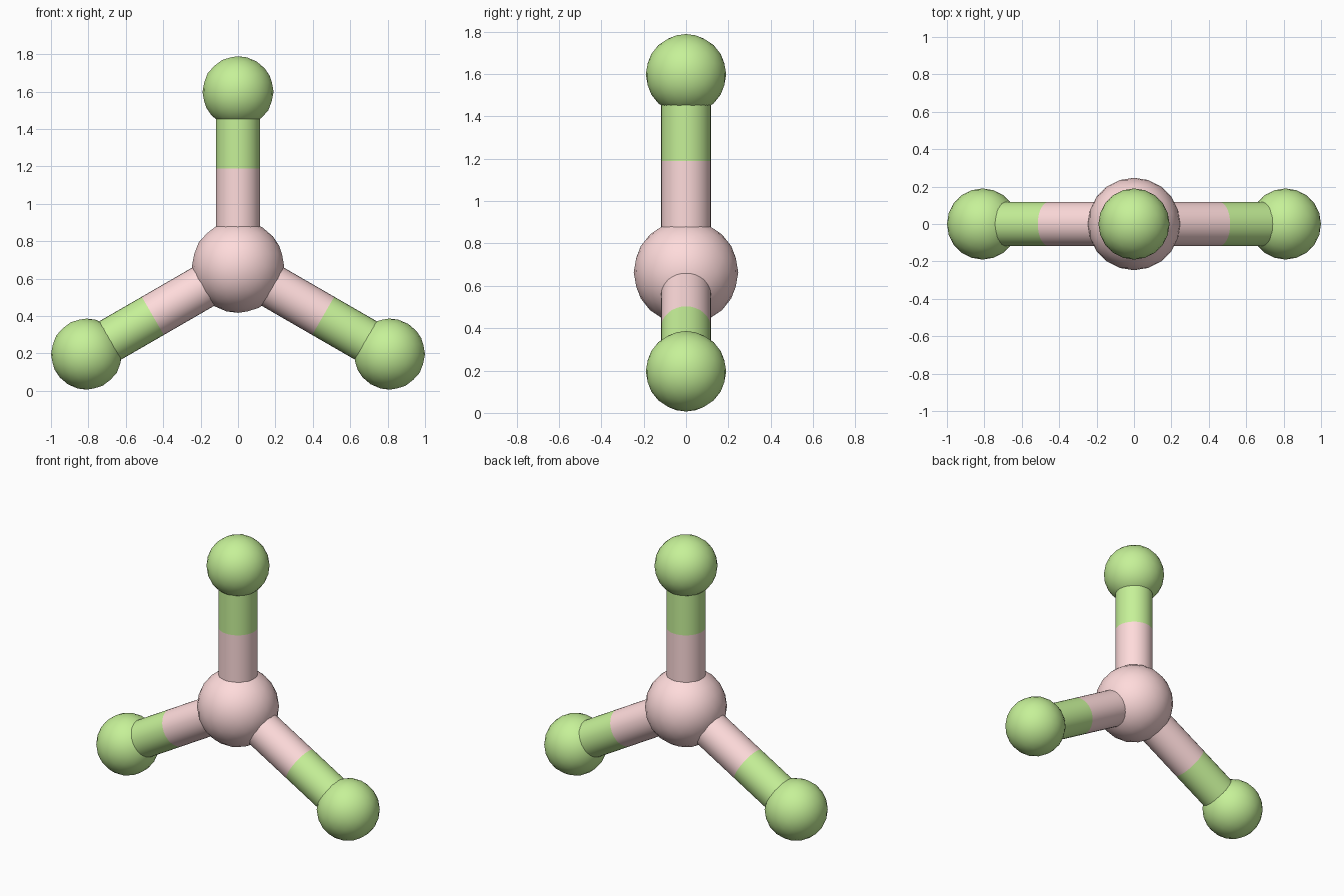
import bpy, math
from mathutils import Vector

if "Cube" in bpy.data.objects:
    bpy.data.objects.remove(bpy.data.objects["Cube"])

CENTRE = Vector((0, 0, 0.664))
BOND = 0.935          # centre-to-centre distance
SPLIT = 0.526         # distance at which the stick changes colour
STICK_R = 0.118


def material(name, rgb):
    m = bpy.data.materials.new(name)
    m.diffuse_color = (*rgb, 1)
    m.use_nodes = True
    m.node_tree.nodes["Principled BSDF"].inputs["Base Color"].default_value = m.diffuse_color
    return m


pink = material("pink", (1.0, 0.71, 0.71))
green = material("green", (0.565, 0.878, 0.314))


def finish(name, mat):
    ob = bpy.context.object
    ob.name = name
    ob.data.materials.append(mat)
    bpy.ops.object.shade_smooth_by_angle(angle=math.radians(40))


def ball(name, loc, radius, mat):
    bpy.ops.mesh.primitive_ico_sphere_add(subdivisions=3, radius=radius, location=loc)
    finish(name, mat)


def stick(name, a, b, mat):
    d = b - a
    bpy.ops.mesh.primitive_cylinder_add(
        vertices=32, radius=STICK_R, depth=d.length, location=(a + b) / 2,
        end_fill_type='NOTHING', rotation=d.to_track_quat('Z', 'Y').to_euler())
    finish(name, mat)


# central ball
ball("central_ball", CENTRE, 0.247, pink)

# three arms, 120 degrees apart in the xz plane: two-colour stick and end ball
for side, deg in (("top", 90), ("left", 210), ("right", 330)):
    a = math.radians(deg)
    u = Vector((math.cos(a), 0, math.sin(a)))
    middle, end = CENTRE + u * SPLIT, CENTRE + u * BOND
    stick(side + "_inner_stick", CENTRE + u * 0.19, middle, pink)
    stick(side + "_outer_stick", middle, CENTRE + u * (BOND - 0.13), green)
    ball(side + "_end_ball", end, 0.19, green)
